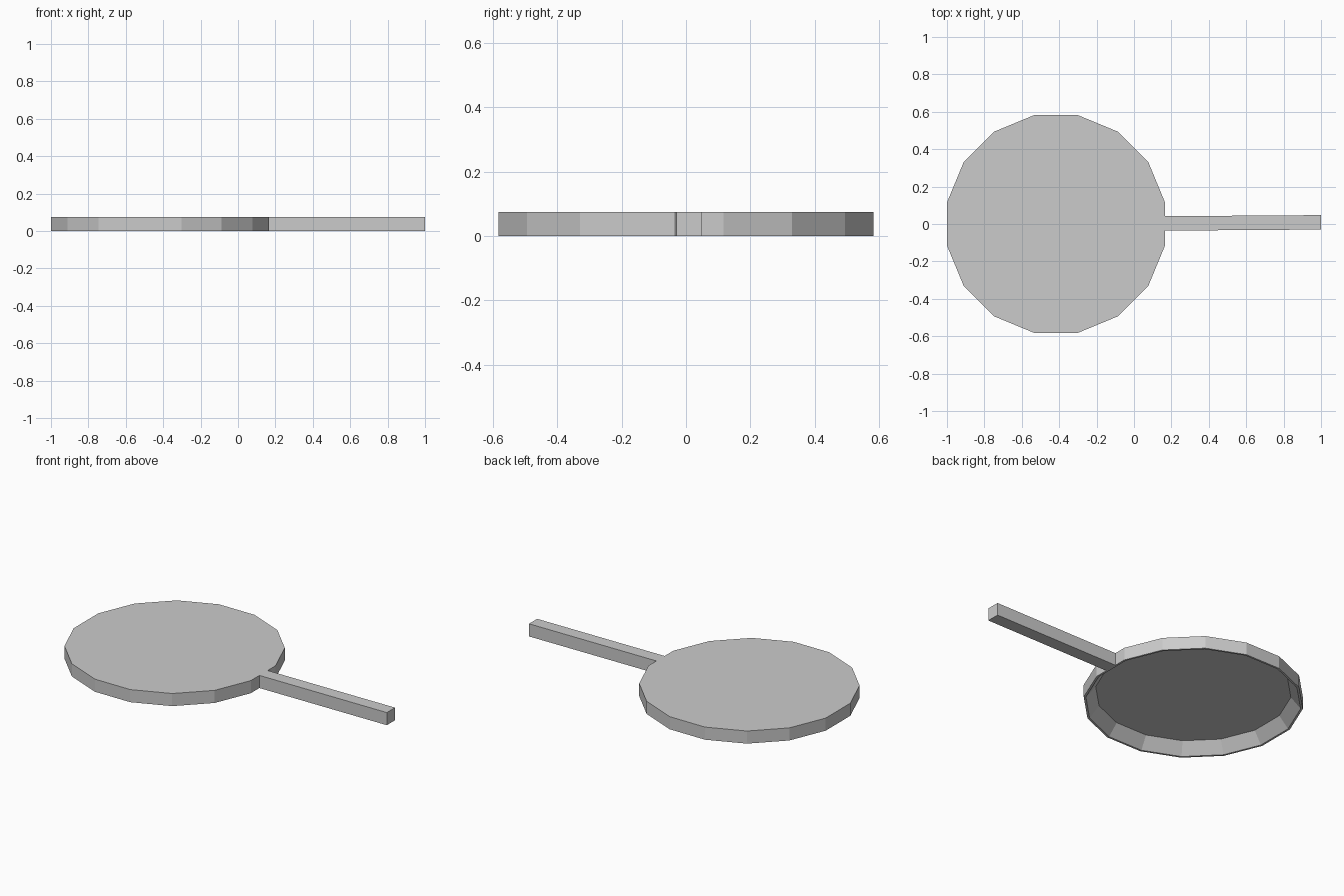
import bpy, bmesh
from math import radians
from mathutils import Matrix

cube = bpy.data.objects.get("Cube")
if cube:
    bpy.data.objects.remove(cube, do_unlink=True)

SIDES, HEIGHT, CENTRE_X = 16, 0.075, -0.417

grey = bpy.data.materials.new("plain grey")
grey.use_nodes = True
grey.diffuse_color = (0.6, 0.6, 0.6, 1)
grey.node_tree.nodes["Principled BSDF"].inputs["Base Color"].default_value = (0.6, 0.6, 0.6, 1)


def finish(name, bm):
    bmesh.ops.recalc_face_normals(bm, faces=bm.faces)
    mesh = bpy.data.meshes.new(name)
    bm.to_mesh(mesh)
    bm.free()
    mesh.materials.append(grey)
    obj = bpy.data.objects.new(name, mesh)
    bpy.context.collection.objects.link(obj)
    return obj


# Upturned pan: a flat disc whose underside is hollowed with sloping walls
bm = bmesh.new()
bmesh.ops.create_cone(bm, cap_ends=True, segments=SIDES, radius1=0.594,
                      radius2=0.594, depth=HEIGHT)
turn = Matrix.Rotation(radians(180 / SIDES), 4, "Z")
bmesh.ops.transform(bm, matrix=turn, verts=bm.verts)
bm.normal_update()
underside = min(bm.faces, key=lambda f: f.calc_center_median().z)
bmesh.ops.inset_region(bm, faces=[underside], thickness=0.012)
bmesh.ops.inset_region(bm, faces=[underside], thickness=0.053)
for v in underside.verts:
    v.co.z += HEIGHT - 0.007
pan = finish("pan", bm)
pan.location = (CENTRE_X, 0, HEIGHT / 2)

# Square handle, very slightly skewed
bm = bmesh.new()
bmesh.ops.create_cube(bm, size=1)
bmesh.ops.scale(bm, vec=(0.842, 0.077, HEIGHT), verts=bm.verts)
handle = finish("handle", bm)
handle.location = (0.579, 0.006, HEIGHT / 2)
handle.rotation_euler.z = radians(0.4)
